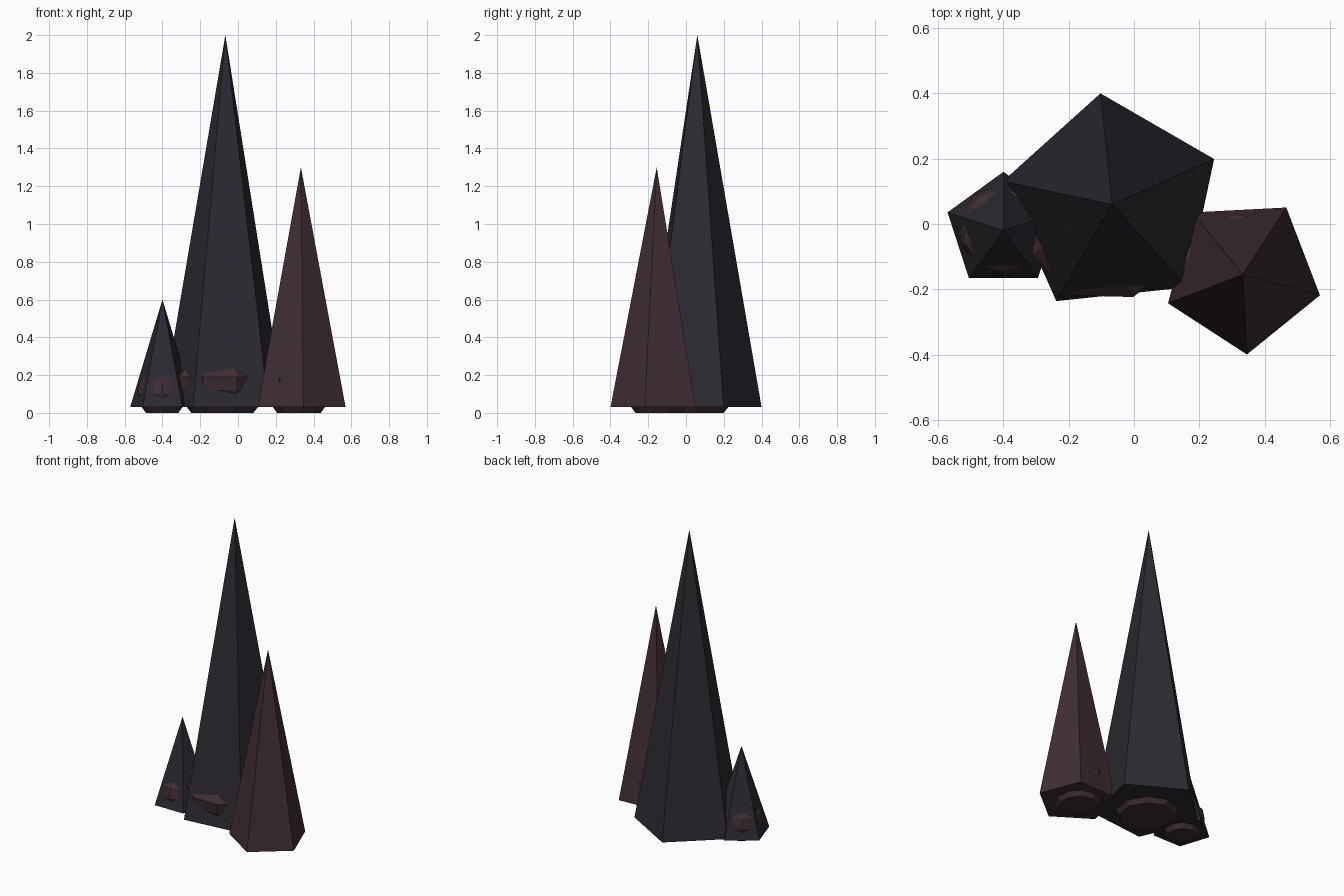
import bpy, bmesh, random
from math import sin, cos, radians, tau

if "Cube" in bpy.data.objects:
    bpy.data.objects.remove(bpy.data.objects["Cube"])

random.seed(4)


def material(name, rgb):
    m = bpy.data.materials.new(name)
    m.diffuse_color = (*rgb, 1)
    m.use_nodes = True
    m.node_tree.nodes["Principled BSDF"].inputs["Base Color"].default_value = m.diffuse_color
    return m


DARK = material("dark_stone", (0.025, 0.023, 0.031))
RED = material("red_stone", (0.05, 0.027, 0.033))


def add_object(name, bm, mat):
    bmesh.ops.recalc_face_normals(bm, faces=bm.faces)
    me = bpy.data.meshes.new(name)
    bm.to_mesh(me)
    bm.free()
    me.materials.append(mat)
    bpy.context.collection.objects.link(bpy.data.objects.new(name, me))


def spike(name, x, y, radius, turn, top, mat):
    """Five-sided pyramid with its base just above the ground."""
    bm = bmesh.new()
    base = [bm.verts.new((x + radius * cos(radians(turn + 72 * i)),
                          y + radius * sin(radians(turn + 72 * i)), 0.03)) for i in range(5)]
    apex = bm.verts.new((x, y, top))
    bm.faces.new(base)
    for i in range(5):
        bm.faces.new((base[i], base[(i + 1) % 5], apex))
    add_object(name, bm, mat)


def rock(name, x, y, turn, sides, profile, jitter):
    """Faceted boulder made of stacked rings, flat on the ground."""
    bm = bmesh.new()
    wobble = [1 + random.uniform(-jitter, jitter) for _ in range(sides)]
    rings = []
    for r, z in profile:
        rings.append([bm.verts.new((x + r * w * cos(radians(turn) + tau * i / sides),
                                    y + r * w * sin(radians(turn) + tau * i / sides), z))
                      for i, w in enumerate(wobble)])
    for a, b in zip(rings, rings[1:]):
        for i in range(sides):
            j = (i + 1) % sides
            bm.faces.new((a[i], a[j], b[j], b[i]))
    bm.faces.new(rings[0])
    bm.faces.new(rings[-1])
    add_object(name, bm, RED)


# Spikes
spike("tall_spike", -0.067, 0.06, 0.342, 24, 2.0, DARK)
spike("medium_spike", 0.333, -0.155, 0.245, 57, 1.3, RED)
spike("small_spike", -0.40, -0.02, 0.18, 18, 0.6, DARK)

# Boulders embedded in the spike bases
rock("tall_spike_rock", -0.085, 0.03, 8, 9,
     [(0.17, 0), (0.195, 0.03), (0.25, 0.12), (0.262, 0.19), (0.19, 0.27)], 0.03)
rock("medium_spike_rock", 0.32, -0.145, 21, 10,
     [(0.12, 0), (0.142, 0.03), (0.17, 0.11), (0.178, 0.18), (0.12, 0.25)], 0.03)
rock("small_spike_rock", -0.40, -0.02, -18, 10,
     [(0.09, 0), (0.112, 0.03), (0.14, 0.10), (0.127, 0.17), (0.07, 0.23)], 0.03)
